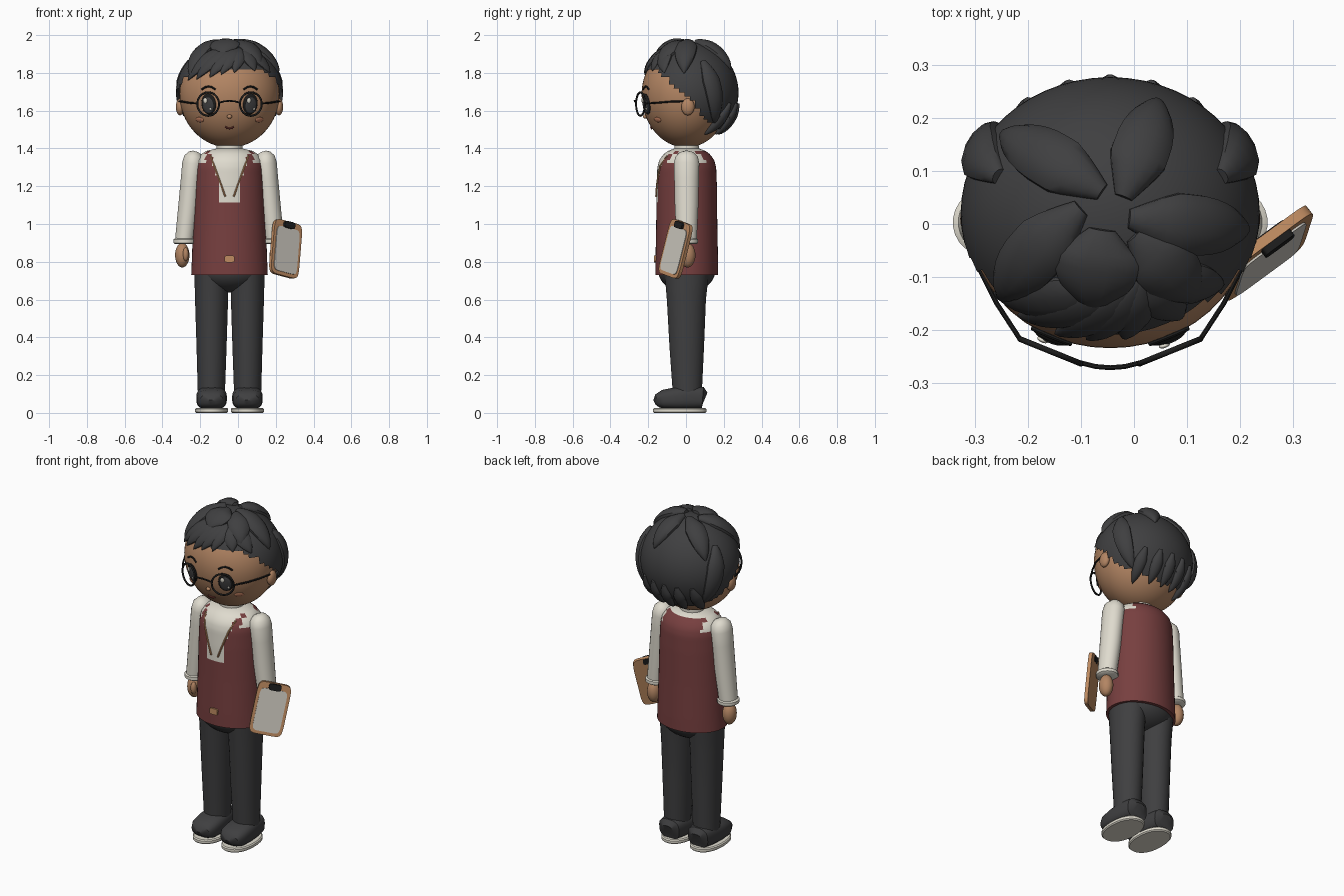
import bpy, bmesh, math
from mathutils import Vector, Matrix

if "Cube" in bpy.data.objects:
    bpy.data.objects.remove(bpy.data.objects["Cube"])

CX = -0.045  # body centre line


def mat(name, r, g, b):
    m = bpy.data.materials.new(name)
    m.diffuse_color = (r, g, b, 1)
    m.use_nodes = True
    m.node_tree.nodes["Principled BSDF"].inputs["Base Color"].default_value = m.diffuse_color
    return m


CHARCOAL = mat("charcoal", 0.05, 0.05, 0.052)
BLACK = mat("black", 0.012, 0.012, 0.012)
SKIN = mat("skin", 0.45, 0.235, 0.125)
BLUSH = mat("blush", 0.50, 0.20, 0.11)
WINE = mat("wine red", 0.185, 0.05, 0.05)
CREAM = mat("cream", 0.74, 0.71, 0.62)
TAN = mat("tan", 0.52, 0.26, 0.12)
PAPER = mat("paper", 0.62, 0.59, 0.53)
LIP = mat("lip", 0.22, 0.05, 0.04)


def finish(name, bm, *mats):
    bmesh.ops.recalc_face_normals(bm, faces=bm.faces)
    me = bpy.data.meshes.new(name)
    bm.to_mesh(me)
    bm.free()
    for m in mats:
        me.materials.append(m)
    for p in me.polygons:
        p.use_smooth = True
    me.set_sharp_from_angle(angle=math.radians(40))
    ob = bpy.data.objects.new(name, me)
    bpy.context.collection.objects.link(ob)
    return ob


def sweep(name, pts, rw, rt, normals, m, k=12, e=1.0):
    """Tube of superelliptic rings: rw across, rt along the normal."""
    pts = [Vector(p) for p in pts]
    n = len(pts)
    rw = rw if isinstance(rw, list) else [rw] * n
    rt = rt if isinstance(rt, list) else [rt] * n
    normals = normals if isinstance(normals, list) else [normals] * n
    bm = bmesh.new()
    rings = []
    for i, p in enumerate(pts):
        t = (pts[min(i + 1, n - 1)] - pts[max(i - 1, 0)]).normalized()
        b = t.cross(Vector(normals[i])).normalized()
        nn = b.cross(t)
        ring = []
        for j in range(k):
            a = 2 * math.pi * (j + 0.5) / k
            c, s = math.cos(a), math.sin(a)
            c, s = math.copysign(abs(c) ** e, c), math.copysign(abs(s) ** e, s)
            ring.append(bm.verts.new(p + b * c * rw[i] + nn * s * rt[i]))
        rings.append(ring)
    for r0, r1 in zip(rings, rings[1:]):
        for j in range(k):
            bm.faces.new((r0[j], r0[(j + 1) % k], r1[(j + 1) % k], r1[j]))
    bm.faces.new(rings[0])
    bm.faces.new(rings[-1])
    return finish(name, bm, m)


def ball(name, c, r, m, rot=None, low=None, keep=None, seg=32, rows=20):
    """Ellipsoid; low is the lower half height, keep a face filter."""
    bm = bmesh.new()
    bmesh.ops.create_uvsphere(bm, u_segments=seg, v_segments=rows, radius=1)
    for v in bm.verts:
        v.co = Vector((v.co.x * r[0], v.co.y * r[1], v.co.z * (low if low and v.co.z < 0 else r[2])))
    M = Matrix.Translation(c) @ (rot.to_matrix().to_4x4() if rot else Matrix())
    bm.transform(M)
    if keep:
        bad = [f for f in bm.faces if not keep(f.calc_center_median())]
        bmesh.ops.delete(bm, geom=bad, context='FACES')
    return finish(name, bm, m)


def lerp_table(tab, x):
    for a, b in zip(tab, tab[1:]):
        if x <= b[0]:
            f = max(0, (x - a[0]) / (b[0] - a[0]))
            return [p + (q - p) * f for p, q in zip(a[1:], b[1:])]
    return list(tab[-1][1:])


# Head and ears
HC, HR, HLOW = Vector((CX, 0, 1.69)), (0.265, 0.235, 0.255), 0.285
ball("head", HC, HR, SKIN, low=HLOW, seg=48, rows=32)
for s in (-1, 1):
    ball("ear", (CX + s * 0.262, 0.01, 1.62), (0.022, 0.035, 0.045), SKIN, seg=20, rows=12)


def face_point(dx, z):
    rz = HLOW if z < HC.z else HR[2]
    w = (z - HC.z) / rz
    y = -HR[1] * math.sqrt(1 - (dx / HR[0]) ** 2 - w * w)
    n = Vector((dx / HR[0] ** 2, y / HR[1] ** 2, w / rz)).normalized()
    return Vector((CX + dx, y, z)), n


def face_patch(name, dx, z, w, h, d, m, off=0.0):
    p, n = face_point(dx, z)
    ball(name, p + n * off, (w, h, d), m, rot=n.to_track_quat('Z', 'Y'), seg=20, rows=12)


def face_line(name, xz, r, m):
    pn = [face_point(*q) for q in xz]
    sweep(name, [p + n * 0.002 for p, n in pn], r, r, [n for p, n in pn], m, k=8)


# Eyes, brows, cheeks, nose and mouth
for s in (-1, 1):
    face_patch("eye", s * 0.11, 1.635, 0.042, 0.056, 0.012, BLACK)
    face_patch("iris", s * 0.11, 1.63, 0.031, 0.043, 0.007, CHARCOAL, 0.008)
    face_patch("eye_highlight", s * 0.11 - 0.012, 1.655, 0.011, 0.014, 0.005, CREAM, 0.014)
    face_patch("eye_glint", s * 0.11 + 0.014, 1.612, 0.006, 0.007, 0.004, CREAM, 0.014)
    face_patch("cheek", s * 0.158, 1.552, 0.027, 0.015, 0.006, BLUSH)
    face_line("eyebrow", [(s * (0.11 + t * 0.036), 1.728 - 0.016 * t * t)
                          for t in (-1, -0.5, 0, 0.5, 1)], 0.005, BLACK)
face_patch("nose", 0, 1.57, 0.013, 0.011, 0.012, SKIN, 0.003)
face_line("mouth", [(t * 0.022, 1.507 + 0.008 * t * t) for t in (-1, -0.5, 0, 0.5, 1)], 0.005, LIP)

# Glasses
UP = Vector((0, 0, 1))
for s in (-1, 1):
    bpy.ops.mesh.primitive_torus_add(major_segments=40, minor_segments=8, major_radius=0.062,
                                     minor_radius=0.0055, location=(CX + s * 0.113, -0.241, 1.635),
                                     rotation=(math.pi / 2, 0, s * math.radians(22)))
    ob = bpy.context.object
    ob.name = "glasses_rim"
    ob.data.materials.append(BLACK)
    bpy.ops.object.shade_smooth()
    sweep("glasses_temple", [(CX + s * x, y, z) for x, y, z in
          ((0.172, -0.216, 1.638), (0.215, -0.15, 1.642), (0.25, -0.08, 1.648), (0.268, 0, 1.65))],
          0.005, 0.005, UP, BLACK, k=8)
sweep("glasses_bridge", [(CX + t * 0.055, -0.272 + 0.009 * t * t, 1.652 - 0.01 * t * t)
                         for t in (-1, -0.5, 0, 0.5, 1)], 0.005, 0.005, UP, BLACK, k=8)

# Hair cap with a stepped hairline
CC, CR = Vector((CX, 0.02, 1.695)), Vector((0.283, 0.258, 0.27))
HAIRLINE = [(-0.3, 1.83), (-0.15, 1.81), (-0.1, 1.77), (-0.04, 1.71), (0.05, 1.65),
            (0.07, 1.60), (0.11, 1.55), (0.2, 1.49), (0.3, 1.47)]
ball("hair_cap", CC, CR, CHARCOAL, seg=56, rows=40,
     keep=lambda c: c.z > lerp_table(HAIRLINE, c.y)[0])


def on_hair(x, y, z, sign):
    """Unit direction on the cap; the coordinate given as None is solved."""
    u = [None if q is None else (q - CC[i]) / CR[i] for i, q in enumerate((x, y, z))]
    rest = sum(q * q for q in u if q is not None)
    return Vector([sign * math.sqrt(max(0, 1 - rest)) if q is None else q for q in u]).normalized()


def lock(name, a, b, w, t, n=12):
    pts, nor, rw, rt = [], [], [], []
    for i in range(n + 1):
        f = i / n
        d = a.lerp(b, f).normalized()
        pts.append(CC + Vector(d[j] * CR[j] for j in range(3)))
        nor.append(Vector(d[j] / CR[j] for j in range(3)).normalized())
        prof = min(1, 0.3 + 2.2 * f) * (1 - max(0, (f - 0.45) / 0.55) ** 1.8) + 0.02
        rw.append(w * prof)
        rt.append(t * prof ** 0.6)
    sweep(name, pts, rw, rt, nor, CHARCOAL, k=12)


# Crown locks radiating from the top
for x0, y0, x1, y1, w in ((-0.06, 0.06, -0.25, 0.17, 0.055), (-0.02, 0.05, 0.045, 0.235, 0.055),
                          (-0.01, 0.01, 0.215, -0.01, 0.058), (-0.06, -0.01, -0.08, -0.16, 0.08),
                          (-0.1, 0.03, -0.25, -0.14, 0.058), (0.0, -0.02, 0.12, -0.14, 0.06)):
    lock("crown_lock", on_hair(x0, y0, None, 1), on_hair(x1, y1, None, 1), w, 0.032)
# Fringe locks swept to the side
for x0, x1, z1, w in ((-0.05, -0.265, 1.76, 0.045), (-0.02, -0.22, 1.765, 0.042), (0.0, -0.15, 1.775, 0.04),
                      (0.01, -0.09, 1.79, 0.038), (0.015, -0.02, 1.80, 0.036),
                      (0.02, 0.09, 1.81, 0.042), (0.03, 0.17, 1.80, 0.045)):
    lock("fringe_lock", on_hair(x0, None, 1.925, -1), on_hair(x1, None, z1, -1), w, 0.018)
# Side locks and nape locks
for s in (-1, 1):
    lock("side_lock", on_hair(None, 0.09, 1.86, s), on_hair(None, 0.15, 1.53, s), 0.05, 0.026)
for dx in (-0.14, -0.07, 0, 0.07, 0.14):
    lock("nape_lock", on_hair(CX + dx * 1.1, None, 1.64, 1), on_hair(CX + dx, None, 1.475, 1), 0.032, 0.022)

# Torso: waistcoat over shirt, coloured by region
TORSO = [(0.73, 0.203, 0.166), (0.8, 0.2, 0.166), (1.0, 0.193, 0.162), (1.2, 0.187, 0.16),
         (1.3, 0.182, 0.156), (1.34, 0.172, 0.145), (1.37, 0.15, 0.122), (1.39, 0.12, 0.095), (1.402, 0.06, 0.06)]
zs = [0.73 + 0.672 * i / 42 for i in range(43)]
prof = [lerp_table(TORSO, z) for z in zs]
torso = sweep("waistcoat", [(CX, 0.004, z) for z in zs], [p[0] for p in prof], [p[1] for p in prof],
              Vector((0, 1, 0)), WINE, k=52)
torso.data.materials.append(CREAM)
for p in torso.data.polygons:
    c = p.center
    dx = abs(c.x - CX)
    neckline = c.y < -0.04 and c.z > 1.12 and dx < max(0.05, 0.05 + (c.z - 1.2) * 0.3)
    if neckline or c.z > 1.385 or (c.z > 1.33 and dx > 0.125):
        p.material_index = 1


def torso_front(dx, z, off):
    w, d = lerp_table(TORSO, z)
    return Vector((CX + dx, 0.004 - d * math.sqrt(1 - (dx / w) ** 2) - off, z))


for s in (-1, 1):
    sweep("neckline_trim", [torso_front(s * (0.022 + 0.078 * t), 1.145 + 0.215 * t, 0.003)
                            for t in (0, 0.25, 0.5, 0.75, 1)], 0.005, 0.005, Vector((0, 1, 0)), TAN, k=8)
b = torso_front(0, 0.815, 0)
sweep("pocket_badge", [b + Vector((0, 0.01, 0)), b - Vector((0, 0.008, 0))], 0.026, 0.018, UP, TAN, k=24, e=0.4)
sweep("collar", [(CX, 0.004, 1.37), (CX, 0.004, 1.415)], 0.068, 0.066, Vector((0, 1, 0)), CREAM, k=28)
sweep("neck", [(CX, 0.004, 1.38), (CX, 0.004, 1.46)], 0.055, 0.055, Vector((0, 1, 0)), SKIN, k=24)

# Arms, legs and shoes
Y = Vector((0, 1, 0))
for s in (-1, 1):
    X = CX + s * 0.19
    sweep("sleeve", [(X + s * d, 0.003, z) for d, z in ((-0.008, 1.385), (-0.006, 1.378), (-0.002, 1.355),
          (0.003, 1.32), (0.012, 1.24), (0.026, 1.1), (0.05, 0.9))],
          [0.012, 0.032, 0.052, 0.058, 0.056, 0.055, 0.05],
          [0.015, 0.038, 0.06, 0.068, 0.066, 0.063, 0.054], Y, CREAM, k=24)
    sweep("cuff", [(X + s * 0.048, 0.003, z) for z in (0.925, 0.918, 0.9, 0.893)],
          [0.05, 0.06, 0.06, 0.05], [0.052, 0.062, 0.062, 0.052], Y, CREAM, k=24)
    ball("hand", (X + s * 0.06, 0.008, 0.835), (0.038, 0.042, 0.065), SKIN, seg=24, rows=16)
    ball("thumb", (X + s * 0.042, -0.025, 0.84), (0.016, 0.018, 0.036), SKIN, seg=16, rows=10)
    L = CX + s * 0.095
    sweep("trouser_leg", [(L - s * d, y, z) for d, y, z in ((0, 0.004, 0.76), (0, 0.002, 0.6),
          (0, 0.004, 0.35), (-0.001, 0.007, 0.1))],
          [0.092, 0.088, 0.08, 0.072], [0.12, 0.104, 0.092, 0.077], Y, CHARCOAL, k=28)
    sweep("shoe", [(L, y, z) for y, z in ((0.1, 0.075), (0.088, 0.08), (0.03, 0.081), (-0.05, 0.077),
          (-0.12, 0.071), (-0.152, 0.063), (-0.167, 0.056))],
          [0.035, 0.066, 0.076, 0.081, 0.077, 0.06, 0.022],
          [0.035, 0.058, 0.063, 0.06, 0.051, 0.036, 0.014], UP, CHARCOAL, k=28, e=0.7)
    sweep("shoe_sole", [(L, -0.033, z) for z in (0, 0.006, 0.02, 0.026)],
          [0.082, 0.088, 0.088, 0.082], [0.136, 0.142, 0.142, 0.136], Y, CREAM, k=36, e=0.9)
ball("hips", (CX, 0.004, 0.755), (0.188, 0.152, 0.118), CHARCOAL)

# Clipboard with page and clip, leaning against the hand
BC = Vector((0.252, -0.055, 0.868))
U = Vector((0.15, 0.11, -0.04)).normalized()
N = U.cross(Vector((0.04, 0.085, 0.285))).normalized()
V = N.cross(U)
for name, up, w, h, d0, d1, m, e in (("clipboard", 0, 0.093, 0.149, -0.01, 0.01, TAN, 0.28),
                                     ("page", -0.008, 0.076, 0.122, 0.0, 0.014, PAPER, 0.25),
                                     ("board_clip", 0.128, 0.034, 0.018, -0.012, 0.024, BLACK, 0.45)):
    sweep(name, [BC + V * up + N * d0, BC + V * up + N * d1], w, h, V, m, k=36, e=e)
